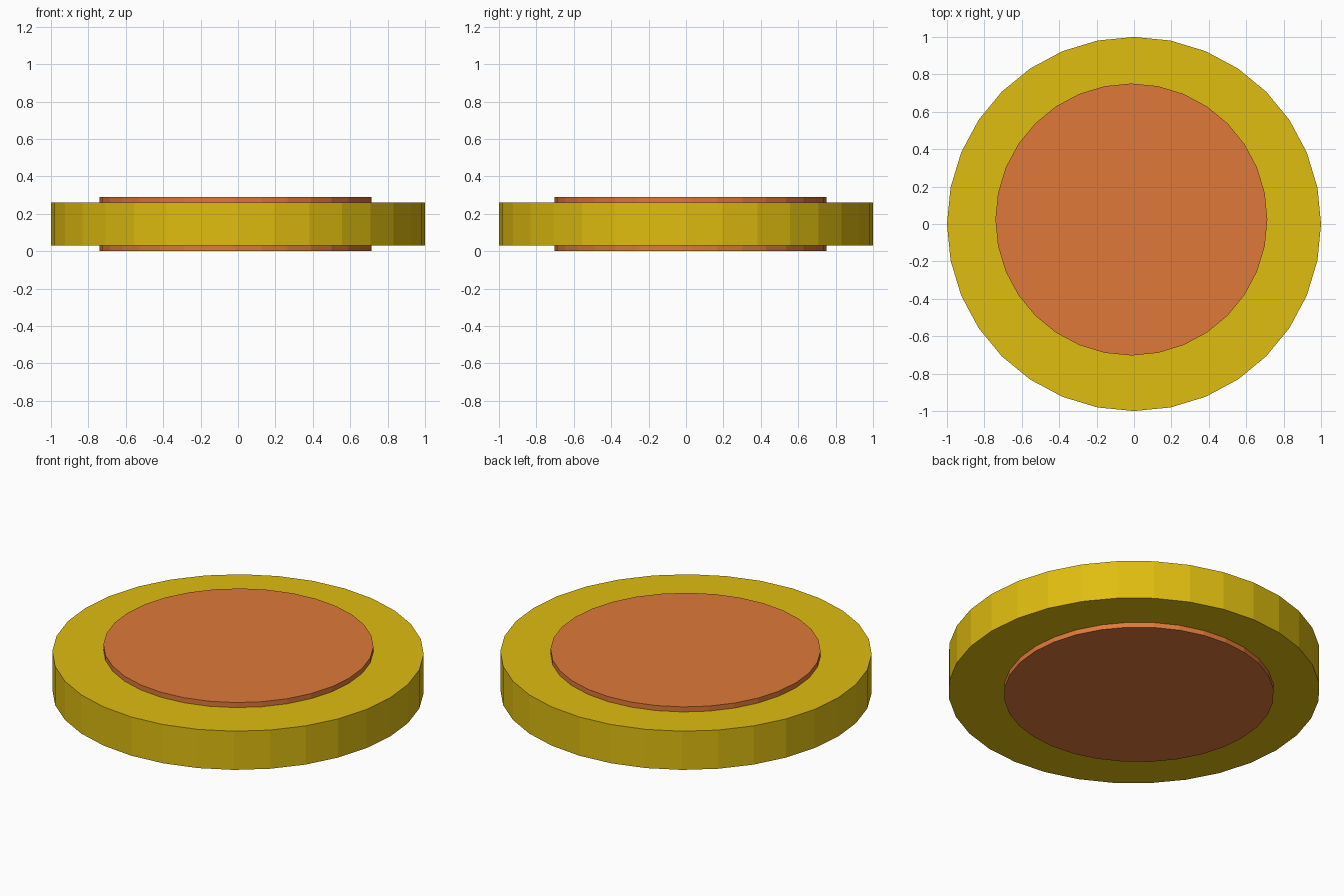
import bpy

if "Cube" in bpy.data.objects:
    bpy.data.objects.remove(bpy.data.objects["Cube"])

def material(name, rgb):
    m = bpy.data.materials.new(name)
    m.diffuse_color = (*rgb, 1.0)
    m.use_nodes = True
    m.node_tree.nodes["Principled BSDF"].inputs["Base Color"].default_value = m.diffuse_color
    return m

def disc(name, radius, z0, z1, x, y, mat):
    bpy.ops.mesh.primitive_cylinder_add(vertices=32, radius=radius, depth=z1 - z0,
                                        location=(x, y, (z0 + z1) / 2))
    ob = bpy.context.object
    ob.name = name
    ob.data.materials.append(mat)
    return ob

gold = material("gold yellow", (0.74, 0.51, 0.005))
copper = material("copper orange", (0.74, 0.19, 0.042))

# wide outer rim
disc("outer_rim", 1.0, 0.03, 0.26, 0, 0, gold)
# slightly off-centre core, standing proud on both sides
disc("inner_core", 0.727, 0.0, 0.29, -0.014, 0.024, copper)
